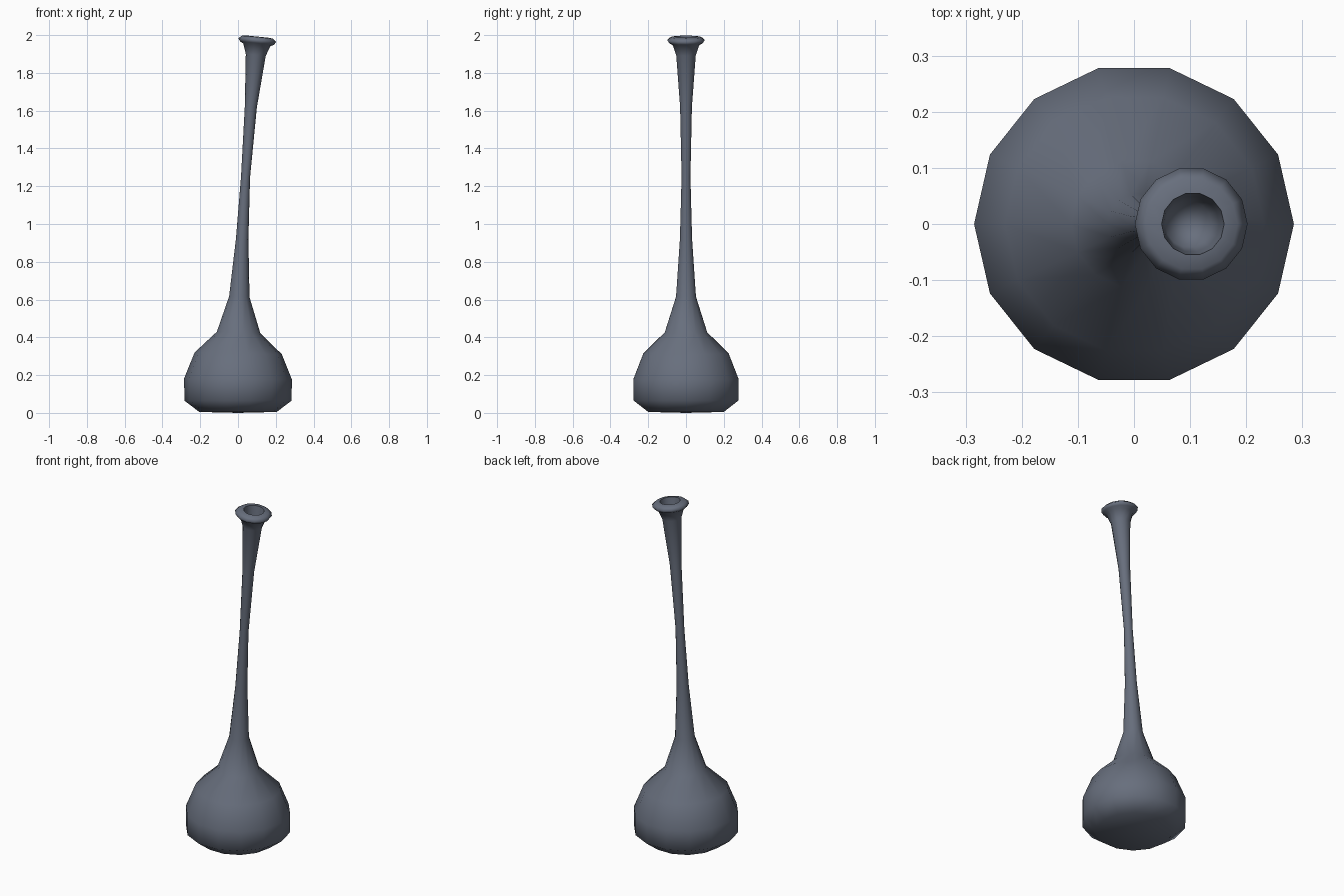
import bpy, bmesh, math
from mathutils import Vector, Matrix

if "Cube" in bpy.data.objects:
    bpy.data.objects.remove(bpy.data.objects["Cube"])

SIDES = 14
RIM = 14  # index of the inner rim ring, kept as a sharp edge

# Rings along the leaning axis: centre x, centre z, radius, tilt
rings = [
    # round body
    (0.000, 0.005, 0.205, 0.00),
    (0.000, 0.065, 0.284, 0.00),
    (0.000, 0.180, 0.285, 0.01),
    (0.001, 0.315, 0.231, 0.02),
    (0.003, 0.426, 0.115, 0.03),
    # long leaning neck
    (0.007, 0.615, 0.054, 0.04),
    (0.022, 0.920, 0.033, 0.05),
    (0.040, 1.250, 0.024, 0.06),
    (0.068, 1.620, 0.032, 0.07),
    (0.094, 1.895, 0.053, 0.09),
    # flared lip
    (0.100, 1.948, 0.072, 0.10),
    (0.101, 1.958, 0.090, 0.10),
    (0.102, 1.974, 0.101, 0.10),
    (0.103, 1.989, 0.082, 0.10),
    (0.105, 1.992, 0.056, 0.10),
    # mouth cavity
    (0.102, 1.940, 0.050, 0.10),
    (0.097, 1.880, 0.042, 0.09),
]


def add_ring(bm, cx, cz, r, tilt):
    rot = Matrix.Rotation(tilt, 3, 'Y')
    pts = [Vector((r * math.cos(2 * math.pi * i / SIDES),
                   r * math.sin(2 * math.pi * i / SIDES), 0)) for i in range(SIDES)]
    return [bm.verts.new(rot @ p + Vector((cx, 0, cz))) for p in pts]


def fan(bm, ring, centre):
    c = bm.verts.new(centre)
    for i in range(SIDES):
        bm.faces.new((ring[i], ring[(i + 1) % SIDES], c))


bm = bmesh.new()
loops = [add_ring(bm, *r) for r in rings]
for a, b in zip(loops, loops[1:]):
    for i in range(SIDES):
        j = (i + 1) % SIDES
        bm.faces.new((a[i], a[j], b[j], b[i]))

# closed base and cavity floor
fan(bm, loops[0], (0, 0, 0))
fan(bm, loops[-1], (0.094, 0, 1.85))
bmesh.ops.recalc_face_normals(bm, faces=bm.faces)
for f in bm.faces:
    f.smooth = True
for i in range(SIDES):
    bm.edges.get((loops[RIM][i], loops[RIM][(i + 1) % SIDES])).smooth = False

mesh = bpy.data.meshes.new("vase")
bm.to_mesh(mesh)
bm.free()
vase = bpy.data.objects.new("vase", mesh)
bpy.context.collection.objects.link(vase)

# dark slate glaze
glaze = bpy.data.materials.new("slate_glaze")
glaze.diffuse_color = (0.137, 0.158, 0.205, 1)
glaze.use_nodes = True
glaze.node_tree.nodes["Principled BSDF"].inputs["Base Color"].default_value = glaze.diffuse_color
mesh.materials.append(glaze)
